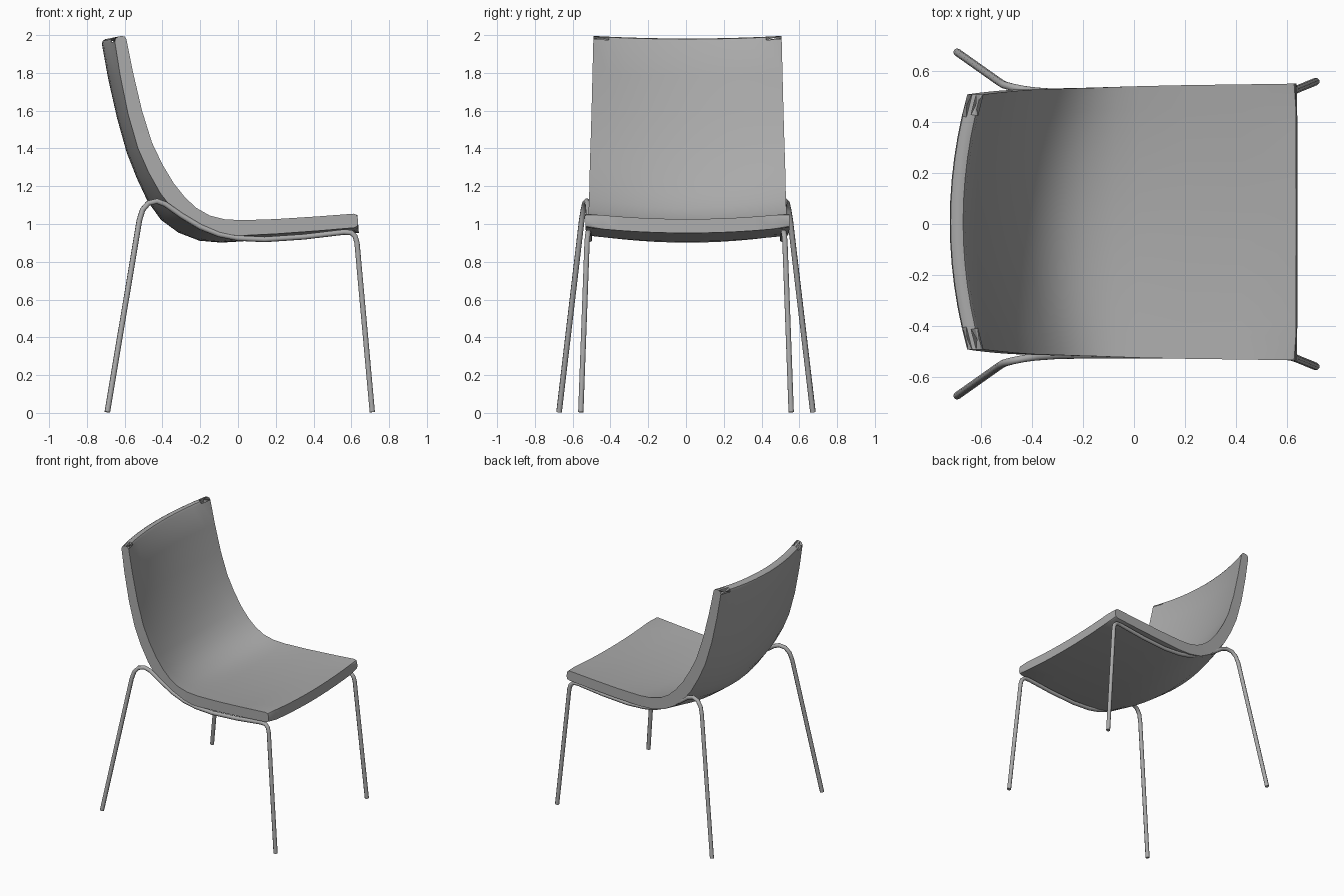
import bpy, bmesh, math
from mathutils import Vector

cube = bpy.data.objects.get("Cube")
if cube:
    bpy.data.objects.remove(cube)

grey = bpy.data.materials.new("plain grey")
grey.use_nodes = True
colour = (0.4, 0.4, 0.4, 1)
grey.diffuse_color = colour
grey.node_tree.nodes["Principled BSDF"].inputs["Base Color"].default_value = colour


def finish(obj, angle):
    """Give the object its colour and smooth shading with sharp edges."""
    obj.data.materials.clear()
    obj.data.materials.append(grey)
    bpy.ops.object.select_all(action="DESELECT")
    obj.select_set(True)
    bpy.context.view_layer.objects.active = obj
    bpy.ops.object.shade_smooth_by_angle(angle=math.radians(angle))


# Seat shell: side profile from backrest top to seat front
# (x, z, thickness, depth of the dish, half width)
PROFILE = [
    (-0.595, 2.00, 0.062, 0.07, 0.498),
    (-0.555, 1.80, 0.070, 0.066, 0.503),
    (-0.508, 1.60, 0.076, 0.062, 0.508),
    (-0.455, 1.43, 0.080, 0.064, 0.513),
    (-0.400, 1.315, 0.084, 0.070, 0.517),
    (-0.340, 1.215, 0.088, 0.080, 0.519),
    (-0.280, 1.140, 0.090, 0.084, 0.521),
    (-0.220, 1.085, 0.088, 0.074, 0.523),
    (-0.150, 1.045, 0.086, 0.058, 0.525),
    (-0.070, 1.025, 0.083, 0.042, 0.528),
    (0.020, 1.020, 0.081, 0.031, 0.531),
    (0.200, 1.026, 0.078, 0.024, 0.535),
    (0.420, 1.040, 0.076, 0.025, 0.538),
    (0.632, 1.056, 0.074, 0.030, 0.541),
]
ACROSS = 12
SHIFT = 0.008   # the shell sits slightly to one side


def build_shell():
    bm = bmesh.new()
    rings = []
    for i, (x, z, thick, dish, half) in enumerate(PROFILE):
        a = PROFILE[max(i - 1, 0)]
        b = PROFILE[min(i + 1, len(PROFILE) - 1)]
        run = Vector((b[0] - a[0], 0, b[1] - a[1])).normalized()
        out = Vector((run.z, 0, -run.x))
        inner, outer = [], []
        for k in range(ACROSS + 1):
            t = 2 * k / ACROSS - 1
            p = Vector((x, half * t + SHIFT, z)) + out * dish * (1 - t * t)
            inner.append(bm.verts.new(p))
            outer.append(bm.verts.new(p + out * thick))
        rings.append(inner + outer[::-1])
    n = len(rings[0])
    for r, s in zip(rings, rings[1:]):
        for k in range(n):
            bm.faces.new((r[k], r[(k + 1) % n], s[(k + 1) % n], s[k]))
    # End strips, with their long edges rounded
    round_edges = []
    for r in (rings[0], rings[-1]):
        for k in range(ACROSS):
            bm.faces.new((r[k], r[k + 1], r[n - 2 - k], r[n - 1 - k]))
            for u, v in ((r[k], r[k + 1]), (r[n - 2 - k], r[n - 1 - k])):
                round_edges.append(bm.edges.get((u, v)))
    bmesh.ops.bevel(bm, geom=round_edges, offset=0.022, segments=2,
                    profile=0.5, affect="EDGES")
    bmesh.ops.recalc_face_normals(bm, faces=bm.faces[:])
    mesh = bpy.data.meshes.new("seat_shell")
    bm.to_mesh(mesh)
    bm.free()
    obj = bpy.data.objects.new("seat_shell", mesh)
    bpy.context.collection.objects.link(obj)
    finish(obj, 35)


# Leg frame: one bent tube per side, back foot to front foot
FRAME = [
    (-0.692, 0.672, 0.004), (-0.522, 0.552, 1.02), (-0.505, 0.543, 1.075),
    (-0.475, 0.535, 1.110), (-0.430, 0.526, 1.121), (-0.385, 0.520, 1.105),
    (-0.300, 0.514, 1.045), (-0.200, 0.512, 0.985), (-0.100, 0.512, 0.945),
    (0.000, 0.512, 0.925), (0.140, 0.512, 0.918), (0.350, 0.514, 0.932),
    (0.560, 0.516, 0.957), (0.598, 0.518, 0.955), (0.620, 0.521, 0.935),
    (0.630, 0.524, 0.900), (0.711, 0.557, 0.004),
]


def build_tube(name, side):
    curve = bpy.data.curves.new(name, "CURVE")
    curve.dimensions = "3D"
    curve.bevel_depth = 0.015
    curve.bevel_resolution = 2
    curve.use_fill_caps = True
    spline = curve.splines.new("POLY")
    spline.points.add(len(FRAME) - 1)
    for point, (x, y, z) in zip(spline.points, FRAME):
        point.co = (x, y * side, z, 1)
    obj = bpy.data.objects.new(name, curve)
    bpy.context.collection.objects.link(obj)
    bpy.ops.object.select_all(action="DESELECT")
    obj.select_set(True)
    bpy.context.view_layer.objects.active = obj
    bpy.ops.object.convert(target="MESH")
    finish(bpy.context.view_layer.objects.active, 50)


build_shell()
for name, side in (("leg_frame_left", 1), ("leg_frame_right", -1)):
    build_tube(name, side)
